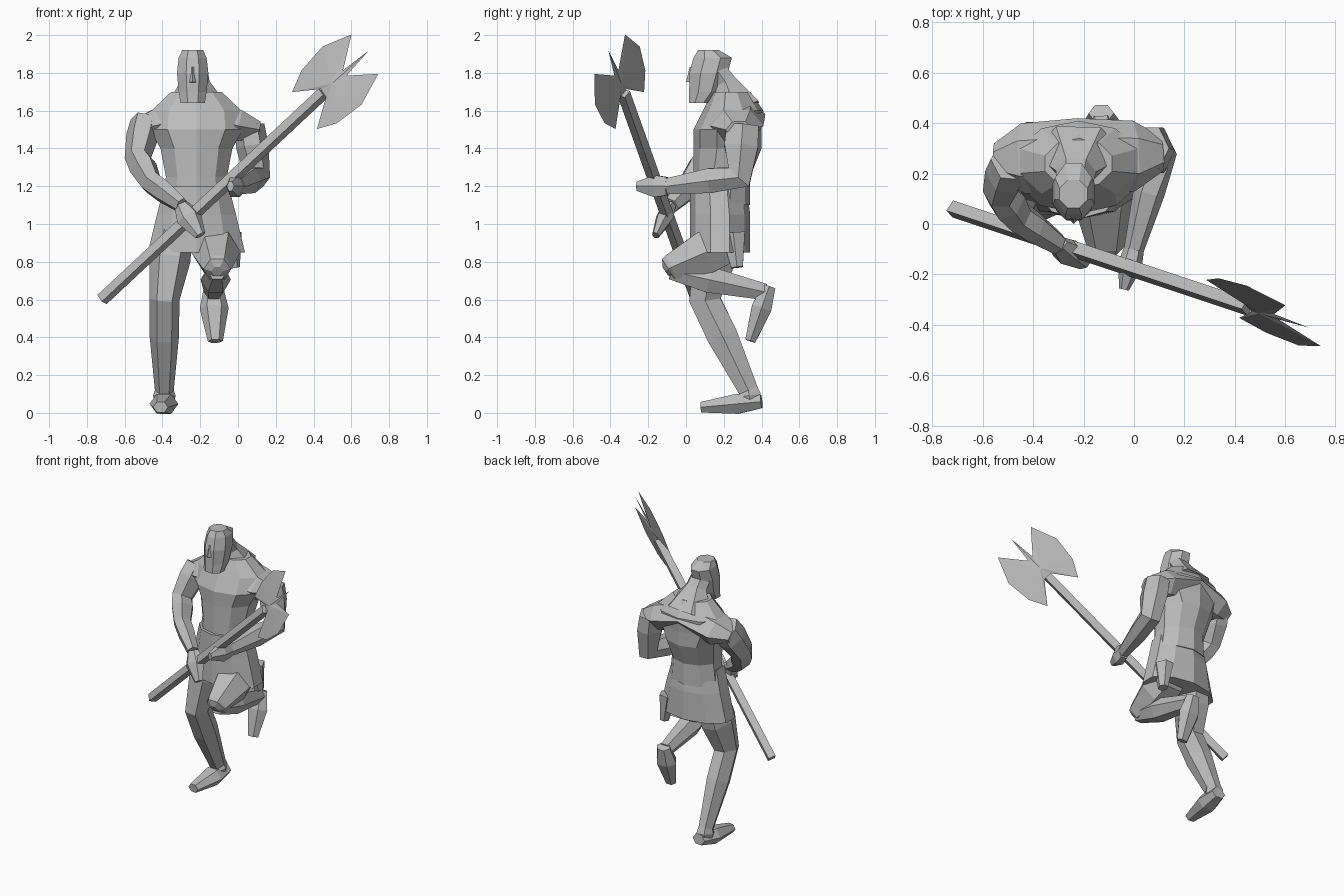
import bpy, bmesh
from math import cos, sin, pi
from mathutils import Vector

cube = bpy.data.objects.get("Cube")
if cube:
    bpy.data.objects.remove(cube)

grey = bpy.data.materials.new("clay_grey")
grey.use_nodes = True
grey.diffuse_color = (.5, .5, .5, 1)
grey.node_tree.nodes["Principled BSDF"].inputs["Base Color"].default_value = grey.diffuse_color

sideways = Vector((1, 0, 0))
backwards = Vector((0, 1, 0))


def finish(name, bm):
    """Turn a bmesh into a flat shaded grey object."""
    bmesh.ops.recalc_face_normals(bm, faces=bm.faces)
    mesh = bpy.data.meshes.new(name)
    bm.to_mesh(mesh)
    bm.free()
    mesh.materials.append(grey)
    part = bpy.data.objects.new(name, mesh)
    bpy.context.collection.objects.link(part)


def skin(name, rings):
    """Join rings of points into a closed faceted body."""
    bm = bmesh.new()
    loops = [[bm.verts.new(point) for point in ring] for ring in rings]
    for low, high in zip(loops, loops[1:]):
        for i in range(len(low)):
            bm.faces.new((low[i - 1], low[i], high[i], high[i - 1]))
    bm.faces.new(loops[0])
    bm.faces.new(loops[-1])
    finish(name, bm)


def ellipse(centre, u, v, sides, turn):
    angles = [2 * pi * i / sides + turn for i in range(sides)]
    return [centre + u * cos(a) + v * sin(a) for a in angles]


def stack(name, middle, front, levels, bend=2, lean=0, sides=10):
    """Level rings of (height, half width, half depth) resting on a common
    front line, which leans backwards above the bend height."""
    rings = []
    for height, width, depth in levels:
        y = front + depth + lean * max(0, height - bend)
        rings.append(ellipse(Vector((middle, y, height)), sideways * width,
                             backwards * depth, sides, pi / sides))
    skin(name, rings)


def limb(name, joints, radii, depth=1.0, bulge=0.0, sides=6, ref=sideways, turn=0.0):
    """Tube through the joints, with a muscle swelling along each bone."""
    joints = [Vector(joint) for joint in joints]
    path = [(joints[0], radii[0])]
    for i in range(1, len(joints)):
        if bulge:
            swell = (radii[i - 1] + radii[i]) / 2 * (1 + bulge)
            path.append((joints[i - 1].lerp(joints[i], .4), swell))
        path.append((joints[i], radii[i]))
    rings = []
    for i, (centre, radius) in enumerate(path):
        ahead = path[min(i + 1, len(path) - 1)][0]
        behind = path[max(i - 1, 0)][0]
        along = (ahead - behind).normalized()
        u = (ref - along * ref.dot(along)).normalized()
        v = along.cross(u)
        rings.append(ellipse(centre, u * radius, v * radius * depth, sides, turn))
    skin(name, rings)


# Torso, shoulder yoke, neck and skirt
body = -.22
stack("torso", body, .04, [
    (1.1, .19, .15), (1.25, .17, .15), (1.4, .2, .18),
    (1.5, .26, .18), (1.6, .25, .16), (1.7, .14, .1)], bend=1.5, lean=.5)
limb("shoulders", [(-.55, .25, 1.5), (-.44, .26, 1.52), (body, .27, 1.58),
                   (0, .27, 1.52), (.11, .28, 1.5)],
     (.07, .14, .15, .14, .07), depth=.7, ref=backwards)
limb("neck", [(-.24, .13, 1.86), (-.23, .21, 1.75), (body, .27, 1.6)],
     (.07, .08, .18), depth=.8)
stack("skirt", body, .02, [(1.2, .18, .15), (1.05, .22, .16), (.85, .27, .16)])
limb("skirt_flap", [(-.04, .25, .95), (-.02, .27, .77)], (.06, .03), depth=1.2)

# Bearded head and nose
stack("head", -.24, .01, [
    (1.64, .07, .06), (1.7, .08, .09), (1.8, .09, .11), (1.88, .08, .11),
    (1.92, .06, .06)], bend=1.85, lean=.7, sides=8)
limb("nose", [(-.24, .03, 1.83), (-.24, .02, 1.75)], (.01, .02), sides=4)

# Arms and hands
right_wrist = Vector((-.3, -.08, 1.1))
limb("right_arm", [(-.49, .25, 1.54), (-.53, .13, 1.35), (-.46, .03, 1.22), right_wrist],
     (.08, .07, .06, .04), depth=1.2, bulge=.15)
limb("right_hand", [right_wrist, (-.2, -.16, .94)], (.04, .03), depth=.7, bulge=1)
left_wrist = Vector((0, -.1, 1.2))
limb("left_arm", [(.06, .3, 1.52), (.1, .28, 1.25), left_wrist],
     (.08, .07, .04), depth=1.2, bulge=.15)
limb("left_hand", [left_wrist, (-.04, -.26, 1.2)], (.04, .02), depth=1.4, bulge=.6)

# Standing leg
limb("right_leg", [(-.34, .18, .95), (-.39, .1, .6), (-.39, .33, .12), (-.39, .34, .05)],
     (.1, .08, .05, .05), depth=1.2, bulge=.2)
limb("right_foot", [(-.38, .4, .06), (-.41, .08, .03)], (.05, .04), depth=.8, bulge=.7)

# Raised leg
limb("left_thigh", [(-.12, .22, .9), (-.11, -.08, .77), (-.11, -.11, .75)],
     (.12, .08, .03), bulge=.3)
limb("left_shin", [(-.11, -.08, .75), (-.13, .42, .64)], (.05, .05), bulge=.6)
limb("left_foot", [(-.13, .44, .67), (-.12, .34, .38)], (.05, .04), depth=.8, bulge=.7)

# Axe shaft, ending at the root of the blade
tail, hub = Vector((-.72, .06, .6)), Vector((.48, -.34, 1.72))
along = (hub - tail).normalized()
across = Vector((-.47, .54, .7))
across = (across - along * across.dot(along)).normalized()
normal = along.cross(across)
limb("axe_shaft", [tail, hub - along * .04], (.035, .035), sides=4, ref=normal, turn=pi / 4)

# Double blade: one wing outline (along, across) mirrored over the shaft
wing = [(.12, .02), (.27, .15), (.1, .22), (-.07, .2), (-.18, .14), (-.04, .03)]
outline = [(.3, 0)] + wing + [(a, -c) for a, c in reversed(wing)]
bm = bmesh.new()
rim = [bm.verts.new(hub + along * a + across * c) for a, c in outline]
for side in (-1, 1):
    ridge = bm.verts.new(hub + along * .03 + normal * .01 * side)
    for i in range(len(rim)):
        bm.faces.new((rim[i - 1], rim[i], ridge))
finish("axe_blade", bm)
